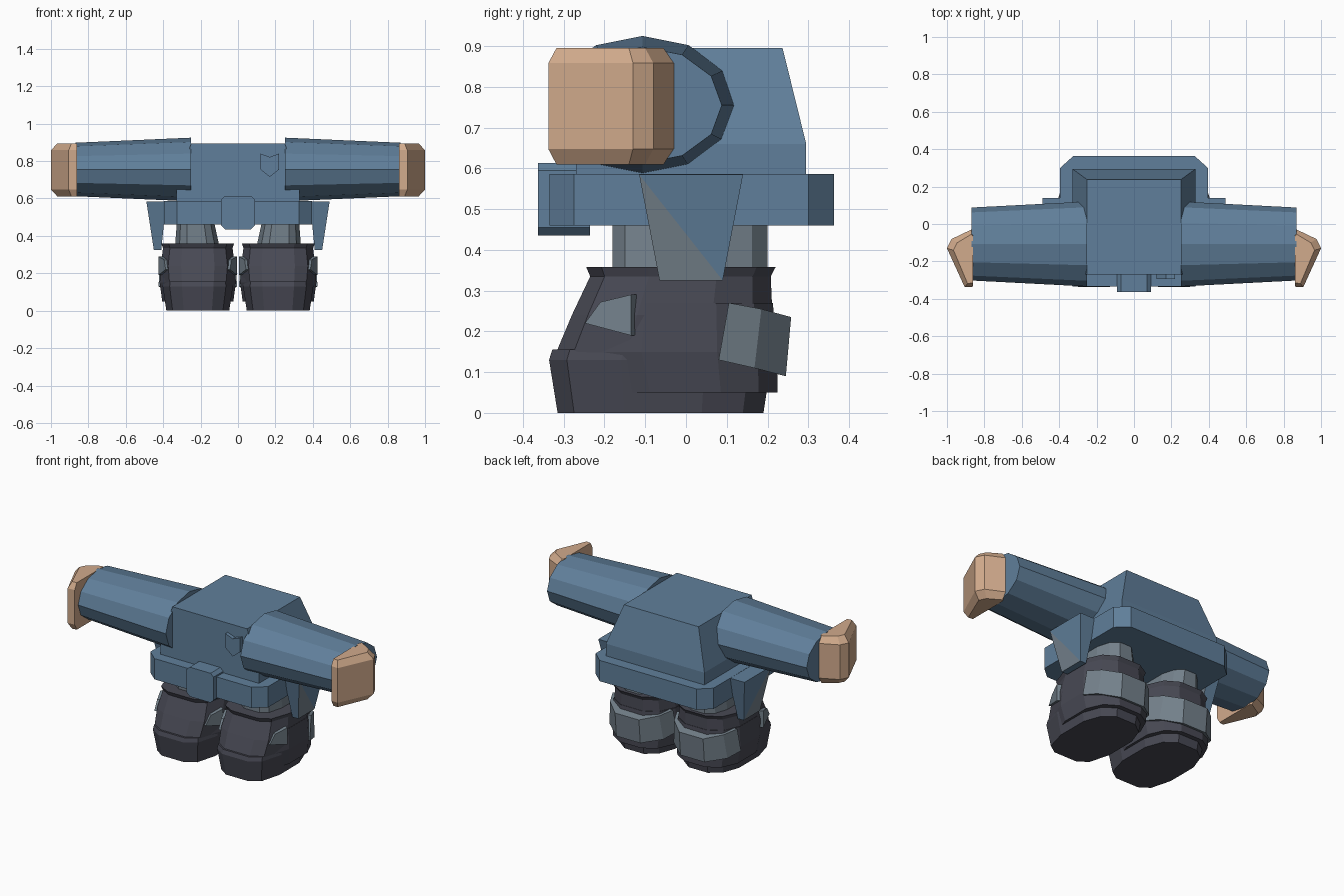
import bpy, bmesh, math

if "Cube" in bpy.data.objects:
    bpy.data.objects.remove(bpy.data.objects["Cube"])


def material(name, rgb):
    m = bpy.data.materials.new(name)
    m.diffuse_color = (*rgb, 1)
    m.use_nodes = True
    m.node_tree.nodes["Principled BSDF"].inputs["Base Color"].default_value = m.diffuse_color
    return m


BLUE = material("blue_cloth", (0.117, 0.212, 0.325))
SKIN = material("peach_skin", (0.64, 0.405, 0.262))
DARK = material("dark_leather", (0.064, 0.066, 0.088))
GREY = material("grey_trim", (0.175, 0.22, 0.26))


def mesh_object(name, verts, faces, mats, grey_faces=()):
    bm = bmesh.new()
    vs = [bm.verts.new(v) for v in verts]
    for i, f in enumerate(faces):
        face = bm.faces.new([vs[k] for k in f])
        face.material_index = 1 if i in grey_faces else 0
    bmesh.ops.recalc_face_normals(bm, faces=bm.faces)
    me = bpy.data.meshes.new(name)
    bm.to_mesh(me)
    bm.free()
    for m in mats:
        me.materials.append(m)
    ob = bpy.data.objects.new(name, me)
    bpy.context.collection.objects.link(ob)
    return ob


def loft(name, rings, mat):
    """Skin a stack of equal-length point loops and cap both ends."""
    n = len(rings[0])
    verts = [p for r in rings for p in r]
    faces = [list(range(n)), list(range(len(verts) - n, len(verts)))]
    for j in range(len(rings) - 1):
        for i in range(n):
            k = (i + 1) % n
            faces.append([j * n + i, j * n + k, (j + 1) * n + k, (j + 1) * n + i])
    return mesh_object(name, verts, faces, [mat])


def rect(z, w, y0, y1):
    return [(-w, y0, z), (w, y0, z), (w, y1, z), (-w, y1, z)]


def plan(points, z):
    return [(x, y, z) for x, y in points]


# Half outline of a foot, front to back, mirrored into a 12-sided loop
HALF = [(0.45, -1), (0.8, -0.84), (1, -0.35), (1, 0.4), (0.78, 0.8), (0.38, 1)]
FOOT = HALF + [(-x, y) for x, y in reversed(HALF)]


def foot_ring(cx, z, w, y0, y1):
    c, h = (y0 + y1) / 2, (y1 - y0) / 2
    return [(cx + x * w, c + y * h, z) for x, y in FOOT]


# Torso: straight front, sloping sides and back
loft("torso", [rect(0.58, 0.33, -0.27, 0.295), rect(0.66, 0.33, -0.27, 0.295),
               rect(0.895, 0.25, -0.27, 0.237)], BLUE)

# Belt with chamfered corners
belt_half = [(0.325, -0.335), (0.395, -0.275), (0.395, 0.30), (0.325, 0.363)]
belt = belt_half + [(-x, y) for x, y in reversed(belt_half)]
loft("belt", [plan(belt, 0.46), plan(belt, 0.586)], BLUE)

# Buckle: chamfered block on the belt front
buckle = [(-0.09, 0.455), (-0.07, 0.435), (0.07, 0.435), (0.09, 0.455),
          (0.09, 0.595), (0.07, 0.613), (-0.07, 0.613), (-0.09, 0.595)]
loft("buckle", [[(x, y, z) for x, z in buckle] for y in (-0.363, -0.235)], BLUE)

# Chest badge
badge = [(0.12, 0.84), (0.17, 0.822), (0.22, 0.84), (0.22, 0.755),
         (0.17, 0.715), (0.12, 0.755)]
loft("chest_badge", [[(x, y, z) for x, z in badge] for y in (-0.293, -0.26)], BLUE)

for side, s in (("right", 1), ("left", -1)):
    # Sleeve: tapered 12-sided tube
    rings = []
    for x, cy, ry, rz in ((0.25, -0.107, 0.227, 0.17), (0.87, -0.107, 0.195, 0.143)):
        rings.append([(s * x, cy + ry * math.cos(a * math.pi / 6),
                       0.755 + rz * math.sin(a * math.pi / 6)) for a in range(12)])
    loft("sleeve_" + side, rings, BLUE)

    # Hand: wedge-shaped mitt with chamfered top and bottom
    wide = [(0.86, -0.335), (0.905, -0.338), (1.0, -0.13), (0.975, -0.08),
            (0.87, -0.03), (0.86, -0.05)]
    slim = [(0.86, -0.315), (0.89, -0.318), (0.965, -0.14), (0.945, -0.10),
            (0.87, -0.055), (0.86, -0.065)]
    loft("hand_" + side, [[(s * x, y, z) for x, y in outline] for outline, z in
         ((slim, 0.61), (wide, 0.648), (wide, 0.858), (slim, 0.895))], SKIN)

    # Hip flap: tapered plate with a grey diagonal half and grey lining
    flap = [(0.49, -0.115, 0.585), (0.49, 0.14, 0.585), (0.45, 0.09, 0.325),
            (0.45, -0.065, 0.325), (0.385, -0.115, 0.585), (0.385, 0.14, 0.585),
            (0.41, 0.09, 0.325), (0.41, -0.065, 0.325)]
    mesh_object("hip_flap_" + side, [(s * x, y, z) for x, y, z in flap],
                [[0, 1, 2], [0, 2, 3], [4, 5, 6, 7], [0, 1, 5, 4],
                 [3, 2, 6, 7], [0, 4, 7, 3], [1, 2, 6, 5]], [BLUE, GREY], (1, 2))

    # Shin
    cx = s * 0.215
    loft("shin_" + side, [foot_ring(cx, 0.30, 0.125, -0.18, 0.20),
                          foot_ring(cx + s * 0.012, 0.47, 0.10, -0.18, 0.20)], GREY)

    # Boot: sole with toe cap, sloping upper with rim, and heel cuff
    loft("boot_sole_" + side, [foot_ring(cx, 0.0, 0.168, -0.315, 0.19),
                               foot_ring(cx, 0.13, 0.188, -0.336, 0.21),
                               foot_ring(cx, 0.155, 0.185, -0.328, 0.21)], DARK)
    loft("boot_upper_" + side, [foot_ring(cx, 0.14, 0.188, -0.322, 0.215),
                                foot_ring(cx, 0.24, 0.198, -0.28, 0.212),
                                foot_ring(cx, 0.335, 0.186, -0.235, 0.208),
                                foot_ring(cx, 0.358, 0.194, -0.245, 0.22)], DARK)
    loft("boot_cuff_" + side, [foot_ring(cx, 0.05, 0.19, -0.24, 0.225),
                               foot_ring(cx, 0.15, 0.204, -0.27, 0.225),
                               foot_ring(cx, 0.27, 0.196, -0.25, 0.213)], DARK)

    # Heel guard: faceted band wrapping the back of the boot
    top = [(0.202, 0.105, 0.27), (0.165, 0.185, 0.255), (0.08, 0.258, 0.235)]
    low = [(0.21, 0.08, 0.13), (0.18, 0.168, 0.11), (0.08, 0.245, 0.09)]
    loft("heel_guard_" + side,
         [[(cx + x, y, z) for x, y, z in r] + [(cx - x, y, z) for x, y, z in reversed(r)]
          for r in (low, top)], GREY)

    # Ankle studs on both front corners of the boot
    stud = [(0.172, -0.248, 0.22), (0.21, -0.135, 0.19),
            (0.21, -0.135, 0.29), (0.18, -0.21, 0.272)]
    for edge, e in (("outer", s), ("inner", -s)):
        loft("ankle_stud_" + edge + "_" + side,
             [[(cx + e * (x - d), y + d * 0.6, z) for x, y, z in stud]
              for d in (0, 0.05)], GREY)
